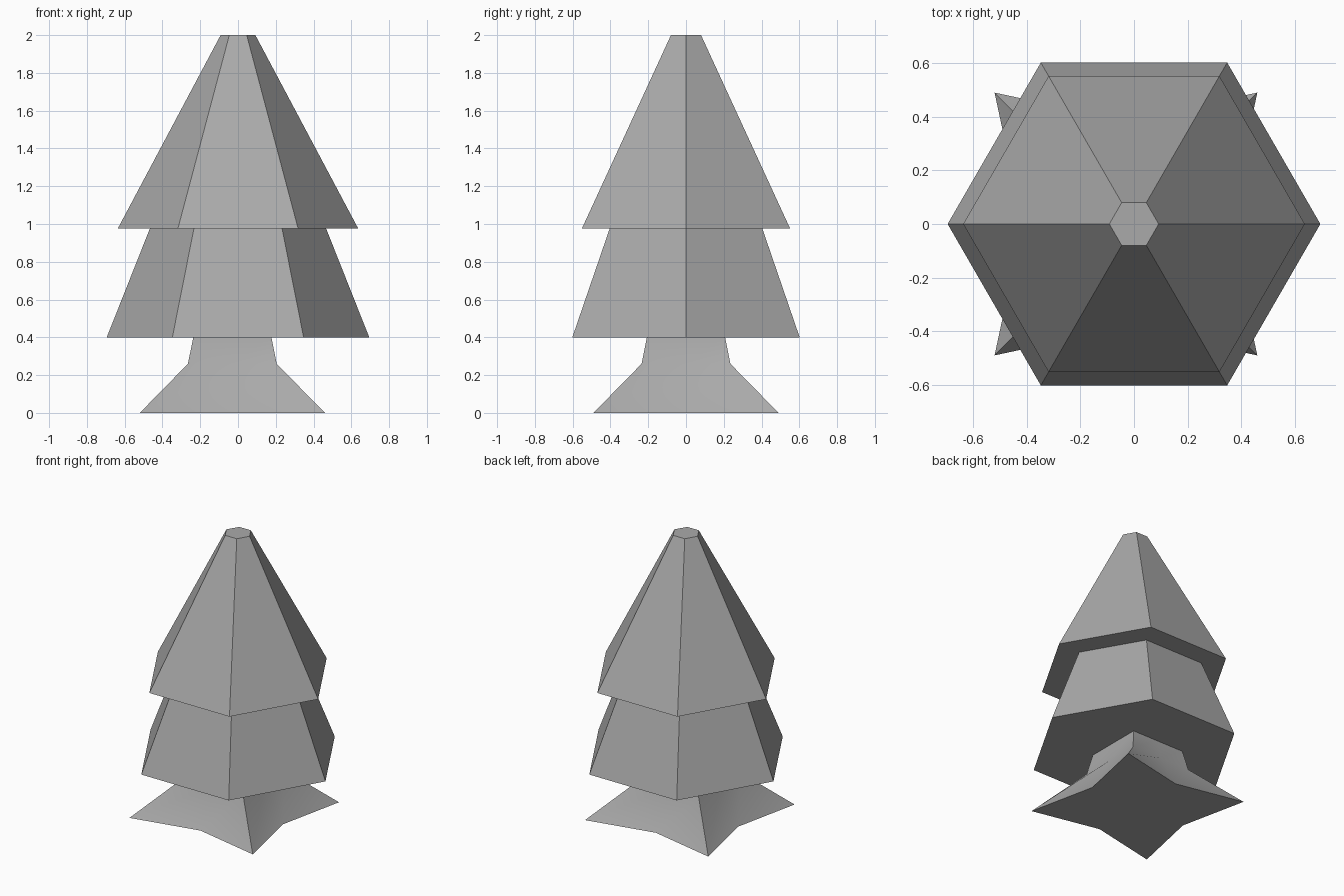
import bpy
import bmesh
import math

cube = bpy.data.objects.get("Cube")
if cube:
    bpy.data.objects.remove(cube, do_unlink=True)

grey = bpy.data.materials.new("plain_grey")
grey.use_nodes = True
color = (0.4, 0.4, 0.4, 1.0)
grey.diffuse_color = color
grey.node_tree.nodes["Principled BSDF"].inputs["Base Color"].default_value = color


def loft(name, rings):
    """Join closed rings of points into a solid capped at both ends."""
    bm = bmesh.new()
    loops = [[bm.verts.new(p) for p in ring] for ring in rings]
    count = len(loops[0])
    for low, high in zip(loops, loops[1:]):
        for i in range(count):
            j = (i + 1) % count
            bm.faces.new((low[i], low[j], high[j], high[i]))
    bm.faces.new(loops[0][::-1])
    bm.faces.new(loops[-1])
    bmesh.ops.recalc_face_normals(bm, faces=bm.faces)
    mesh = bpy.data.meshes.new(name)
    bm.to_mesh(mesh)
    bm.free()
    mesh.materials.append(grey)
    obj = bpy.data.objects.new(name, mesh)
    bpy.context.collection.objects.link(obj)
    return obj


def hexagon(radius, z):
    angles = [math.radians(60 * i) for i in range(6)]
    return [(radius * math.cos(a), radius * math.sin(a), z) for a in angles]


def star(corner, side, z, x_shift=-0.03):
    """Square ring whose side midpoints can be pulled inward."""
    ring = []
    for i in range(8):
        a = math.radians(45 * i)
        r = side if i % 2 == 0 else corner * math.sqrt(2)
        ring.append((r * math.cos(a) + x_shift, r * math.sin(a), z))
    return ring


# Trunk flaring into four pointed roots
trunk = loft("trunk", [
    star(0.49, 0.385, 0.0),
    star(0.235, 0.235, 0.26),
    star(0.205, 0.205, 0.41),
])
bpy.ops.object.select_all(action="DESELECT")
trunk.select_set(True)
bpy.context.view_layer.objects.active = trunk
bpy.ops.object.shade_smooth_by_angle(angle=math.radians(30))

# Two flat-sided tiers of foliage
loft("lower_foliage", [hexagon(0.695, 0.4), hexagon(0.465, 0.98)])
loft("upper_foliage", [hexagon(0.637, 0.975), hexagon(0.092, 2.0)])
